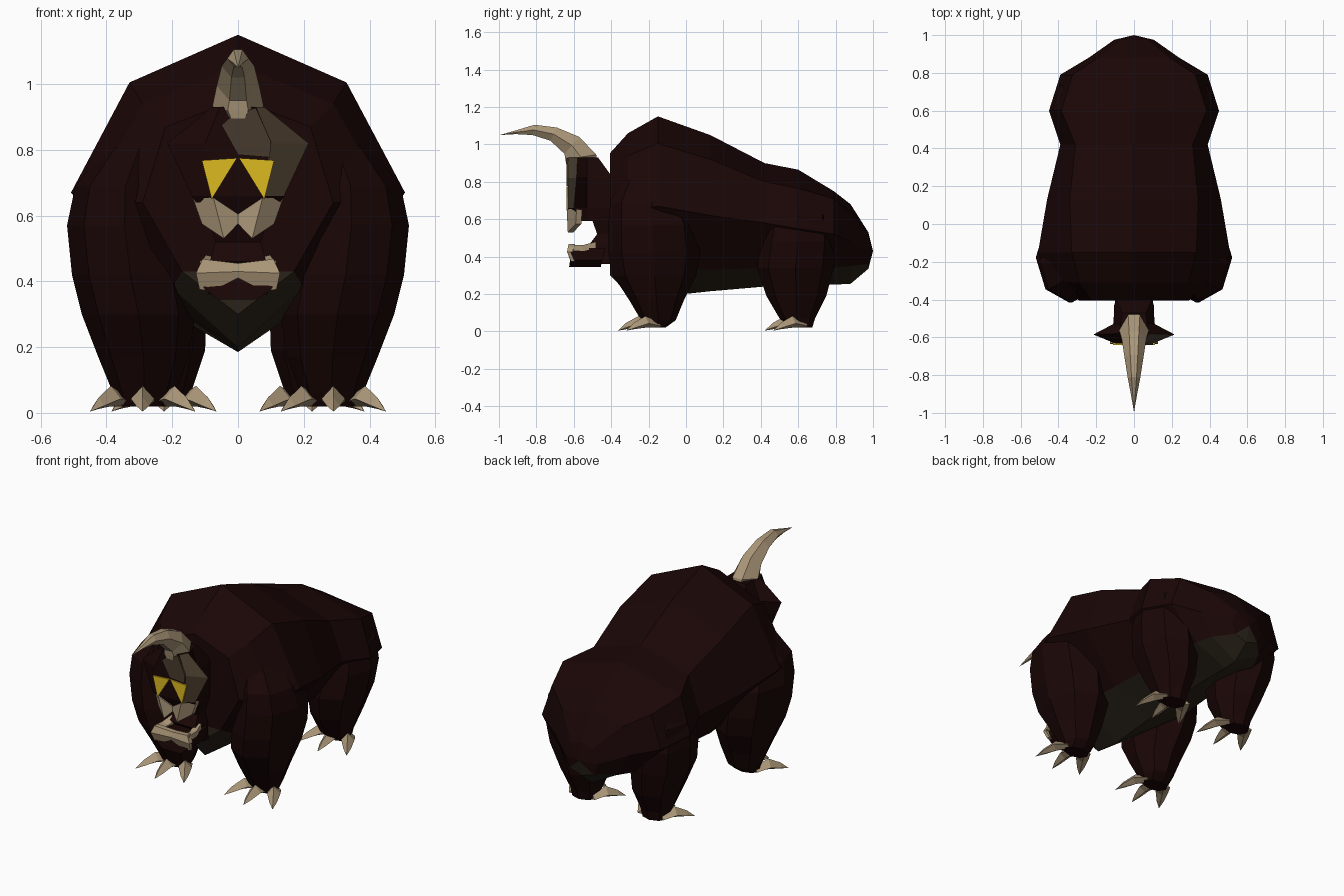
import bpy, bmesh, math
from mathutils import Vector


def material(name, rgb):
    m = bpy.data.materials.new(name)
    m.diffuse_color = (*rgb, 1)
    return m


FUR = material("dark maroon fur", (0.0100, 0.0018, 0.0016))
BELLY = material("dark olive hide", (0.0235, 0.0165, 0.0095))
BROWN = material("brown face hide", (0.064, 0.042, 0.025))
BONE = material("bone", (0.41, 0.31, 0.19))
EYE = material("yellow", (0.72, 0.49, 0.015))


def make(name, verts, faces, mats, rule=None):
    """Flat shaded mesh; rule(face index) picks the material slot."""
    bm = bmesh.new()
    vs = [bm.verts.new(v) for v in verts]
    for i, f in enumerate(faces):
        face = bm.faces.new([vs[j] for j in f])
        face.material_index = rule(i) if rule else 0
    bmesh.ops.recalc_face_normals(bm, faces=bm.faces)
    me = bpy.data.meshes.new(name)
    bm.to_mesh(me)
    bm.free()
    for m in mats:
        me.materials.append(m)
    ob = bpy.data.objects.new(name, me)
    bpy.context.collection.objects.link(ob)
    return ob


def loft(name, rings, mats, rule=None, tip=None, caps=None):
    """Skin a list of rings, closing the end with caps or a pointed tip."""
    n = len(rings[0])
    verts = [p for r in rings for p in r]
    faces = [(r * n + k, r * n + (k + 1) % n, (r + 1) * n + (k + 1) % n, (r + 1) * n + k)
             for r in range(len(rings) - 1) for k in range(n)]
    last = (len(rings) - 1) * n
    caps = caps or [list(range(n))]
    faces += [tuple(c) for c in caps]
    if tip:
        verts.append(tip)
        faces += [(last + k, last + (k + 1) % n, len(verts) - 1) for k in range(n)]
    else:
        faces += [tuple(last + i for i in c) for c in caps]
    return make(name, verts, faces, mats, rule)


def slab(name, pts, depth, mat, s=1):
    """Polygon of x,y,z points given thickness towards the back; s mirrors x."""
    return loft(name, [[(s * x, y + d, z) for x, y, z in pts] for d in (0, depth)], [mat])


# Torso: y, top z, shoulder x z, flank x z, belly edge x z, bottom z
sections = [
    (-0.405, 0.955, 0.22, 0.87, 0.29, 0.64, 0.17, 0.43, 0.30),
    (-0.31, 1.06, 0.29, 0.94, 0.46, 0.64, 0.20, 0.38, 0.20),
    (-0.15, 1.15, 0.33, 1.005, 0.508, 0.67, 0.24, 0.35, 0.185),
    (0.13, 1.05, 0.34, 0.92, 0.46, 0.62, 0.25, 0.33, 0.215),
    (0.42, 0.90, 0.31, 0.80, 0.39, 0.58, 0.23, 0.34, 0.24),
    (0.60, 0.865, 0.385, 0.765, 0.45, 0.55, 0.22, 0.34, 0.25),
    (0.79, 0.75, 0.325, 0.71, 0.39, 0.52, 0.21, 0.34, 0.25),
    (0.88, 0.68, 0.19, 0.635, 0.24, 0.48, 0.17, 0.35, 0.255),
    (0.975, 0.53, 0.07, 0.51, 0.105, 0.43, 0.08, 0.36, 0.335),
]
rings = []
for y, zt, xu, zu, xm, zm, xl, zl, zb in sections:
    half = [(xu, y, zu), (xm, y, zm), (xl, y, zl)]
    rings.append([(0, y, zt)] + half + [(0, y, zb)] + [(-x, q, z) for x, q, z in half[::-1]])
sides = 8 * (len(sections) - 1)
olive = (3, 4)
loft("torso", rings, [FUR, BELLY], tip=(0, 1.0, 0.43), caps=[[0, 1, 2, 3, 5, 6, 7], [3, 4, 5]],
     rule=lambda i: int(i % 8 in olive if i < sides else i == sides + 1 or i - sides - 2 in olive))


# Legs: z, inner x, outer x, front y, back y
front_leg = [(0.86, 0.20, 0.36, -0.32, -0.04), (0.69, 0.19, 0.495, -0.405, 0.0),
             (0.57, 0.17, 0.52, -0.415, 0.06), (0.42, 0.15, 0.505, -0.415, 0.075),
             (0.30, 0.13, 0.475, -0.39, 0.055), (0.17, 0.15, 0.425, -0.305, -0.01),
             (0.06, 0.19, 0.38, -0.24, -0.055), (0.02, 0.21, 0.365, -0.21, -0.11)]
back_leg = [(0.72, 0.18, 0.34, 0.50, 0.70), (0.62, 0.16, 0.43, 0.43, 0.78),
            (0.48, 0.13, 0.45, 0.40, 0.80), (0.34, 0.095, 0.43, 0.38, 0.79),
            (0.19, 0.10, 0.37, 0.43, 0.75), (0.07, 0.14, 0.32, 0.50, 0.69),
            (0.02, 0.155, 0.305, 0.56, 0.675)]


def octagon(z, x0, x1, y0, y1, s):
    return [(s * ((x0 + x1) / 2 + (x1 - x0) / 2 * math.cos(a)),
             (y0 + y1) / 2 + (y1 - y0) / 2 * math.sin(a), z)
            for a in [i * math.pi / 4 for i in range(8)]]


def claw(name, base, tip):
    """Four sided hooked claw with a raised knuckle."""
    b, t = Vector(base), Vector(tip)
    d = (t - b).normalized()
    side = Vector((-d.y, d.x, 0)).normalized()
    up = Vector((0, 0, 1))
    rs = []
    for f, w, hi, lo in ((0, 0.035, 0.055, 0.02), (0.4, 0.036, 0.082, 0.02), (0.75, 0.02, 0.047, 0.012)):
        p = b.lerp(t, f)
        p.z = 0
        mid = (hi + lo) / 2 - 0.008
        rs.append([p + up * hi, p + side * w + up * mid, p + up * lo, p - side * w + up * mid])
    loft(name, rs, [BONE], tip=t)


for label, rows, cx, fy in (("front", front_leg, 0.29, -0.21), ("back", back_leg, 0.225, 0.575)):
    for side, s in (("left", -1), ("right", 1)):
        loft(f"{label}_leg_{side}", [octagon(*r, s) for r in rows], [FUR])
        for i in (-1, 0, 1):
            claw(f"{label}_claw_{side}_{i + 2}",
                 (s * cx + i * 0.055, fy + 0.03 + 0.03 * abs(i), 0),
                 (s * cx + i * 0.16, fy - 0.155 + 0.045 * abs(i), 0.004))

# Head: z, front half width and y, brow half width and y, neck half width, back y
head_rows = [(0.93, 0.055, -0.628, 0.08, -0.58, 0.07, -0.47), (0.82, 0.10, -0.632, 0.215, -0.585, 0.11, -0.39),
             (0.66, 0.075, -0.632, 0.14, -0.60, 0.11, -0.38), (0.59, 0.055, -0.60, 0.10, -0.56, 0.10, -0.38)]
head_rings = []
for z, a, ya, b, yb, c, yc in head_rows:
    half = [(a, ya, z), (b, yb, z), (c, -0.53, z), (c * 0.9, yc, z)]
    head_rings.append(half + [(-x, y, z) for x, y, z in half[::-1]])
loft("head", head_rings, [FUR, BROWN], rule=lambda i: int(i in (0, 8)))

# Pale brow patches, uneven from side to side
slab("brow_patch_right", [(x, -0.640, z) for x, z in
                          ((0, 0.785), (0, 0.91), (0.054, 0.928), (0.10, 0.825), (0.097, 0.777))], 0.009, BROWN)
slab("brow_patch_left", [(x, -0.640, z) for x, z in ((0, 0.785), (0, 0.92), (-0.05, 0.875))], 0.009, BROWN)


def box_rings(rows):
    return [[(-w, y0, z), (w, y0, z), (w, y1, z), (-w, y1, z)] for z, w, y0, y1 in rows]


# Throat behind the open mouth, and lower jaw
loft("throat", box_rings([(0.62, 0.10, -0.51, -0.37), (0.52, 0.07, -0.475, -0.37),
                          (0.46, 0.085, -0.52, -0.37), (0.36, 0.09, -0.45, -0.37)]), [FUR])
loft("lower_jaw", box_rings([(0.445, 0.105, -0.61, -0.43), (0.38, 0.105, -0.62, -0.45),
                             (0.345, 0.06, -0.625, -0.455)]), [FUR])

# Eyes, fangs and lower teeth on both sides
for side, s in (("left", -1), ("right", 1)):
    slab(f"eye_{side}", [(x, -0.640, z) for x, z in ((0.003, 0.775), (0.11, 0.768), (0.08, 0.65))],
         0.009, EYE, s)
    slab(f"outer_fang_{side}", [(0.137, -0.585, 0.652), (0.075, -0.638, 0.655),
                                (0.043, -0.632, 0.53), (0.11, -0.59, 0.575)], 0.03, BONE, s)
    slab(f"inner_fang_{side}", [(0.075, -0.638, 0.655), (0, -0.615, 0.605),
                                (0, -0.61, 0.575), (0.043, -0.632, 0.53)], 0.03, BONE, s)
    # Bone lip along the top of the jaw, then the teeth below it
    slab(f"lower_lip_{side}", [(0, -0.615, 0.455), (0.108, -0.628, 0.468), (0.128, -0.636, 0.425),
                               (0, -0.632, 0.43)], 0.03, BONE, s)
    slab(f"lower_teeth_{side}", [(0, -0.632, 0.43), (0.128, -0.636, 0.425), (0.117, -0.615, 0.375),
                                 (0.08, -0.615, 0.372), (0, -0.625, 0.41)], 0.02, BONE, s)
    # Bone rim running back along the jaw
    loft(f"jaw_rim_{side}", [[(s * (x + dx), y, z + dz) for dx, dz in
                              ((-0.03, -0.01), (0.012, -0.015), (0.012, 0.018), (-0.03, 0.008))]
                             for x, y, z in ((0.104, -0.62, 0.446), (0.10, -0.55, 0.444), (0.085, -0.48, 0.462))],
         [BONE])

# Horn: upper y z, lower y z, half width
horn = [(-0.47, 0.88, -0.635, 0.87, 0.025), (-0.48, 0.945, -0.645, 0.92, 0.078), (-0.57, 1.04, -0.65, 0.95, 0.065),
        (-0.69, 1.09, -0.725, 1.02, 0.05), (-0.81, 1.105, -0.82, 1.05, 0.033), (-0.91, 1.075, -0.91, 1.055, 0.015)]
horn_rings = []
for yu, zu, yl, zl, w in horn:
    up, lo = Vector((0, yu, zu)), Vector((0, yl, zl))
    ring = []
    for f, k in ((0, 0.4), (0.5, 1), (1, 0.4)):
        ring.append(up.lerp(lo, f) + Vector((w * k, 0, 0)))
    horn_rings.append(ring + [Vector((-p.x, p.y, p.z)) for p in ring[::-1]])
loft("horn", horn_rings, [BONE], tip=(0, -0.997, 1.05))
